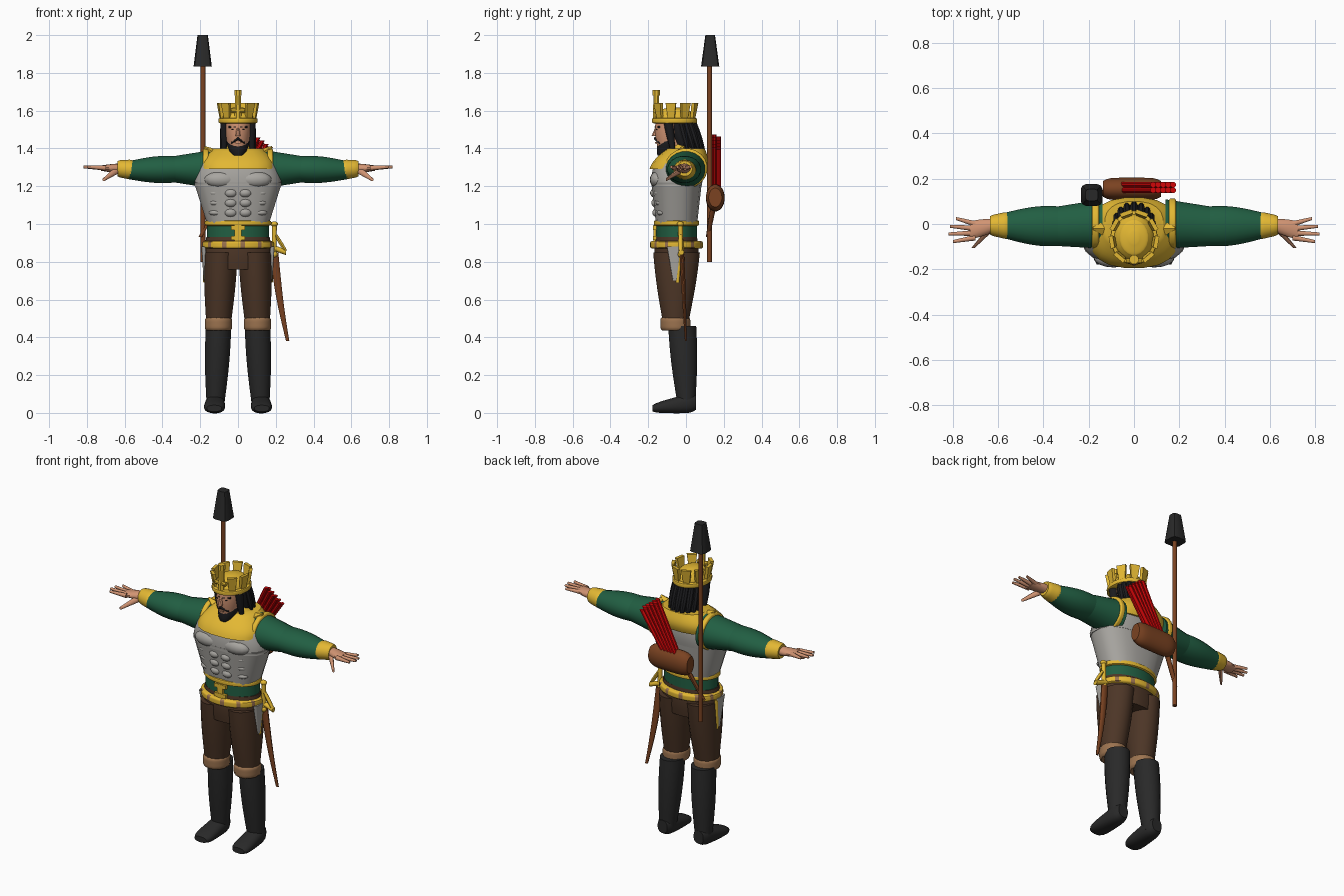
import bpy, bmesh, math
from mathutils import Vector, Matrix

cube = bpy.data.objects.get("Cube")
if cube:
    bpy.data.objects.remove(cube, do_unlink=True)


def material(name, *rgb):
    linear = [((channel + .055) / 1.055) ** 2.4 for channel in rgb]
    mat = bpy.data.materials.new(name)
    mat.use_nodes = True
    mat.diffuse_color = (*linear, 1)
    mat.node_tree.nodes["Principled BSDF"].inputs["Base Color"].default_value = (*linear, 1)
    return mat


gold = material("gold", .89, .72, .2)
green = material("green cloth", .13, .37, .26)
silver = material("silver armour", .66, .65, .63)
trouser = material("dark brown cloth", .3, .21, .15)
black = material("black boot", .16, .16, .16)
hair = material("black hair", .11, .11, .12)
skin = material("skin", .82, .58, .45)
red = material("red", .82, .02, .03)
leather = material("brown leather", .48, .26, .13)
fur = material("tan fur", .61, .45, .31)
made = []


def finish(name, bm, materials, mirror):
    """Turn a bmesh into an object, optionally mirrored to the other side."""
    bmesh.ops.recalc_face_normals(bm, faces=bm.faces)
    mesh = bpy.data.meshes.new(name)
    bm.to_mesh(mesh)
    bm.free()
    for mat in materials:
        mesh.materials.append(mat)
    obj = bpy.data.objects.new(name, mesh)
    bpy.context.collection.objects.link(obj)
    if mirror:
        modifier = obj.modifiers.new("Mirror", "MIRROR")
        modifier.use_mirror_merge = False
    made.append(obj)


def limb(name, mat, start, end, size, tip=None, swell=0, pinch=0, bend=0, square=2,
         sides=20, steps=8, turn=0, mirror=False, stripe=None):
    """Tapered body from start to end; its sections lie across the dominant axis."""
    start, end = Vector(start), Vector(end)
    tip = size if tip is None else tip
    first, last = [Vector(s if isinstance(s, tuple) else (s, s)) for s in (size, tip)]
    span = [abs(d) for d in end - start]
    main = span.index(max(span))
    across = [axis for axis in range(3) if axis != main]
    bm = bmesh.new()
    rows = []
    for step in range(steps + 1):
        t = step / steps
        arch = math.sin(math.pi * t)
        radius = first.lerp(last, t) * (1 + swell * arch - pinch * abs(2 * t - 1) ** 6)
        centre = start.lerp(end, t) + Vector((bend * arch, 0, 0))
        row = []
        for side in range(sides):
            angle = math.tau * (side + .5) / sides
            wave = [math.cos(angle), math.sin(angle)]
            offset = Vector([r * math.copysign(abs(w) ** (2 / square), w) for r, w in zip(radius, wave)])
            offset.rotate(Matrix.Rotation(turn, 2))
            point = centre.copy()
            for axis, value in zip(across, offset):
                point[axis] += value
            row.append(bm.verts.new(point))
        rows.append(row)
    for low, high in zip(rows, rows[1:]):
        for i in range(sides):
            j = (i + 1) % sides
            face = bm.faces.new((low[i], low[j], high[j], high[i]))
            face.material_index = int(stripe is not None and i % 4 == 0)
    bm.faces.new(rows[0])
    bm.faces.new(rows[-1])
    finish(name, bm, [mat, stripe] if stripe else [mat], mirror)


def solid(name, mat, centre, size, box=False, mirror=False):
    """Ellipsoid with the given radii, or a box with the given half sizes."""
    bm = bmesh.new()
    place = Matrix.Translation(centre) @ Matrix.Diagonal((*size, 1))
    if box:
        bmesh.ops.create_cube(bm, size=2, matrix=place)
    else:
        bmesh.ops.create_uvsphere(bm, u_segments=16, v_segments=10, radius=1, matrix=place)
    finish(name, bm, [mat], mirror)


# Torso, yoke, sash, belt and hips
limb("cuirass_waist", silver, (0, -.05, 1), (0, -.05, 1.22), (.165, .11), (.235, .135), square=2.5)
limb("cuirass_chest", silver, (0, -.05, 1.2), (0, -.04, 1.32), (.232, .134), (.2, .13), swell=.04, square=2.5)
limb("gold_yoke", gold, (0, -.045, 1.29), (0, 0, 1.4), (.2, .15), (.13, .1), swell=.12, square=2.5)
limb("gold_collar", gold, (0, -.01, 1.37), (0, -.01, 1.42), (.12, .1), (.07, .07))
limb("sash", green, (0, -.05, .91), (0, -.05, 1), (.165, .11))
limb("waist_cord", gold, (0, -.05, .99), (0, -.05, 1.02), (.177, .12), pinch=.08, sides=32)
limb("belt", gold, (0, -.05, .87), (0, -.05, .91), (.19, .14), pinch=.06, sides=48, stripe=fur)
limb("hips", trouser, (0, -.05, .76), (0, -.05, .93), (.165, .11), (.17, .11), swell=.07)
solid("buckle_bar", gold, (0, -.163, .95), (.018, .01, .045), box=True)
for height in (.925, .98):
    solid("buckle_plate", gold, (0, -.165, height), (.038, .01, .011), box=True)

# Moulded muscles on the cuirass
solid("chest_muscle", silver, (.09, -.148, 1.235), (.088, .044, .045), mirror=True)
for row in range(3):
    height, depth = 1.06 + .052 * row, -.15 - .006 * row
    solid("belly_muscle", silver, (.038, depth, height), (.035, .028, .025), mirror=True)
    solid("rib_muscle", silver, (.115, depth + .025, height), (.04, .03, .018), mirror=True)

# Legs, boots and side panels
limb("trouser_leg", trouser, (.103, -.055, .46), (.09, -.05, .85), .065, (.09, .125), swell=.06, mirror=True)
limb("fur_cuff", fur, (.103, -.055, .435), (.103, -.057, .507), (.074, .08), pinch=.15, sides=14, mirror=True)
limb("boot_shaft", black, (.12, .003, .03), (.103, -.02, .46), .046, (.068, .075), swell=.12, mirror=True)
limb("boot_foot", black, (.12, .053, .055), (.126, -.178, .024), (.046, .055), (.056, .024),
     swell=.06, pinch=.3, square=2.4, steps=12, mirror=True)
limb("hip_panel", silver, (.172, -.055, .7), (.182, -.065, .88), (.01, .014), (.012, .036), square=5, mirror=True)
limb("panel_trim", gold, (.174, -.045, .69), (.18, -.03, .87), .01, mirror=True)

# Arms
limb("upper_sleeve", green, (.14, 0, 1.29), (.34, -.01, 1.29), (.11, .102), (.088, .07), mirror=True)
limb("lower_sleeve", green, (.32, -.01, 1.29), (.58, -.007, 1.285), (.088, .07), (.055, .048),
     swell=.18, mirror=True)
limb("shoulder_band", gold, (.155, 0, 1.295), (.185, 0, 1.295), (.114, .106), pinch=.06, mirror=True)
limb("shoulder_point", gold, (.13, -.02, 1.36), (.18, -.02, 1.405), .04, .008, sides=6, mirror=True)
limb("wrist_cuff", gold, (.555, -.007, 1.287), (.637, -.006, 1.293), (.063, .055), (.044, .045),
     pinch=.1, mirror=True)

# Hands
limb("palm", skin, (.62, -.006, 1.294), (.725, -.028, 1.296), (.03, .026), (.04, .014),
     swell=.1, sides=14, mirror=True)
for finger in range(4):
    knuckle = (.7, -.02 * finger, 1.296)
    reach = .785 + .035 * math.sin(finger * .9)
    limb("finger", skin, knuckle, (reach, .024 - .034 * finger, 1.302), .0135, .007, sides=10, mirror=True)
limb("thumb", skin, (.64, -.03, 1.285), (.71, -.105, 1.235), .019, .008, sides=10, mirror=True)

# Head and face
limb("neck", skin, (0, -.03, 1.33), (0, -.05, 1.45), .06)
limb("head", skin, (0, -.095, 1.375), (0, -.07, 1.56), (.044, .05), (.07, .09), swell=.15)
limb("nose", skin, (0, -.153, 1.52), (0, -.17, 1.465), .007, .014, sides=8)
limb("beard", hair, (0, -.115, 1.362), (0, -.08, 1.45), (.035, .04), (.064, .064), swell=.08, pinch=.1)
solid("mouth", skin, (0, -.159, 1.43), (.014, .004, .004), box=True)
limb("moustache", hair, (0, -.162, 1.452), (.038, -.138, 1.428), .009, .006, sides=8, mirror=True)
limb("eyebrow", hair, (.01, -.161, 1.513), (.05, -.14, 1.513), .005, sides=8, mirror=True)
solid("eye", hair, (.026, -.153, 1.5), (.01, .006, .004), mirror=True)
limb("side_hair", hair, (.068, -.095, 1.545), (.074, -.07, 1.39), .024, .012, swell=.2, mirror=True)

# Hair with hanging locks around the back
limb("hair", hair, (0, .025, 1.37), (0, -.04, 1.56), (.075, .065), (.075, .07), swell=.14)
for lock in range(9):
    angle = math.pi * lock / 8
    c, s = math.cos(angle), math.sin(angle)
    limb("hair_lock", hair, (.075 * c, -.03 + .07 * s, 1.54), (.085 * c, .015 + .085 * s, 1.365),
         .016, .008, swell=.5, sides=8)

# Crown
limb("crown_brim", gold, (0, -.06, 1.532), (0, -.06, 1.562), (.104, .12), pinch=.1, sides=32)
limb("crown_cap", gold, (0, -.06, 1.55), (0, -.06, 1.6), (.088, .104), (.065, .08), swell=.08)
limb("crown_top", gold, (0, -.06, 1.6), (0, -.06, 1.618), (.065, .08), (.02, .025), swell=.2)
for spike in range(1, 9):
    angle = math.tau * spike / 9 - math.pi / 2
    c, s = math.cos(angle), math.sin(angle)
    limb("crown_spike", gold, (.086 * c, -.06 + .1 * s, 1.55), (.1 * c, -.06 + .114 * s, 1.64),
         (.009, .018), (.01, .03), square=8, sides=4, turn=angle)
limb("crown_front_spike", gold, (0, -.158, 1.55), (0, -.157, 1.7), .02, .015, sides=8)
limb("crown_finial", gold, (0, -.157, 1.68), (0, -.157, 1.71), .021, sides=8)
limb("crown_front_bar", gold, (-.035, -.163, 1.6), (.035, -.163, 1.6), .012, sides=8)

# Spear and strap on the back
limb("spear_shaft", leather, (-.185, .125, .8), (-.185, .125, 1.85), .013, sides=10)
limb("spear_head", black, (-.187, .128, 1.835), (-.187, .128, 2), .049, (.028, .026), square=4, sides=12)
limb("back_strap", leather, (-.1, .15, 1.12), (-.2, .115, .93), .016, .01, sides=10)

# Quiver roll with two rows of arrows
limb("quiver", leather, (-.138, .155, 1.137), (.12, .155, 1.14), (.05, .072), pinch=.3, steps=16)
for row in range(2):
    for shaft in range(5):
        depth = .15 + .024 * row
        limb("arrow", red, (-.06 + .02 * shaft, depth, 1.17),
             (.085 + .022 * shaft, depth, 1.475 - .017 * shaft - .012 * row), .013, sides=8)

# Curved sword at the left hip
limb("scabbard", leather, (.192, -.022, .85), (.263, 0, .38), (.022, .012), (.009, .006),
     swell=.2, bend=-.008, sides=12)
limb("sword_grip", gold, (.192, -.025, .84), (.193, -.03, 1), .013, sides=10)
solid("sword_pommel", gold, (.192, -.03, 1), (.02, .018, .014))
limb("sword_guard", gold, (.175, -.025, .878), (.255, -.025, .85), .015, sides=10)
limb("knuckle_guard", gold, (.198, -.03, .945), (.25, -.028, .86), .01, swell=.2, sides=10)
solid("guard_tip", gold, (.19, -.028, .84), (.02, .016, .018))

bpy.ops.object.select_all(action="DESELECT")
for obj in made:
    obj.select_set(True)
bpy.context.view_layer.objects.active = made[0]
bpy.ops.object.shade_smooth_by_angle(angle=math.radians(40))
